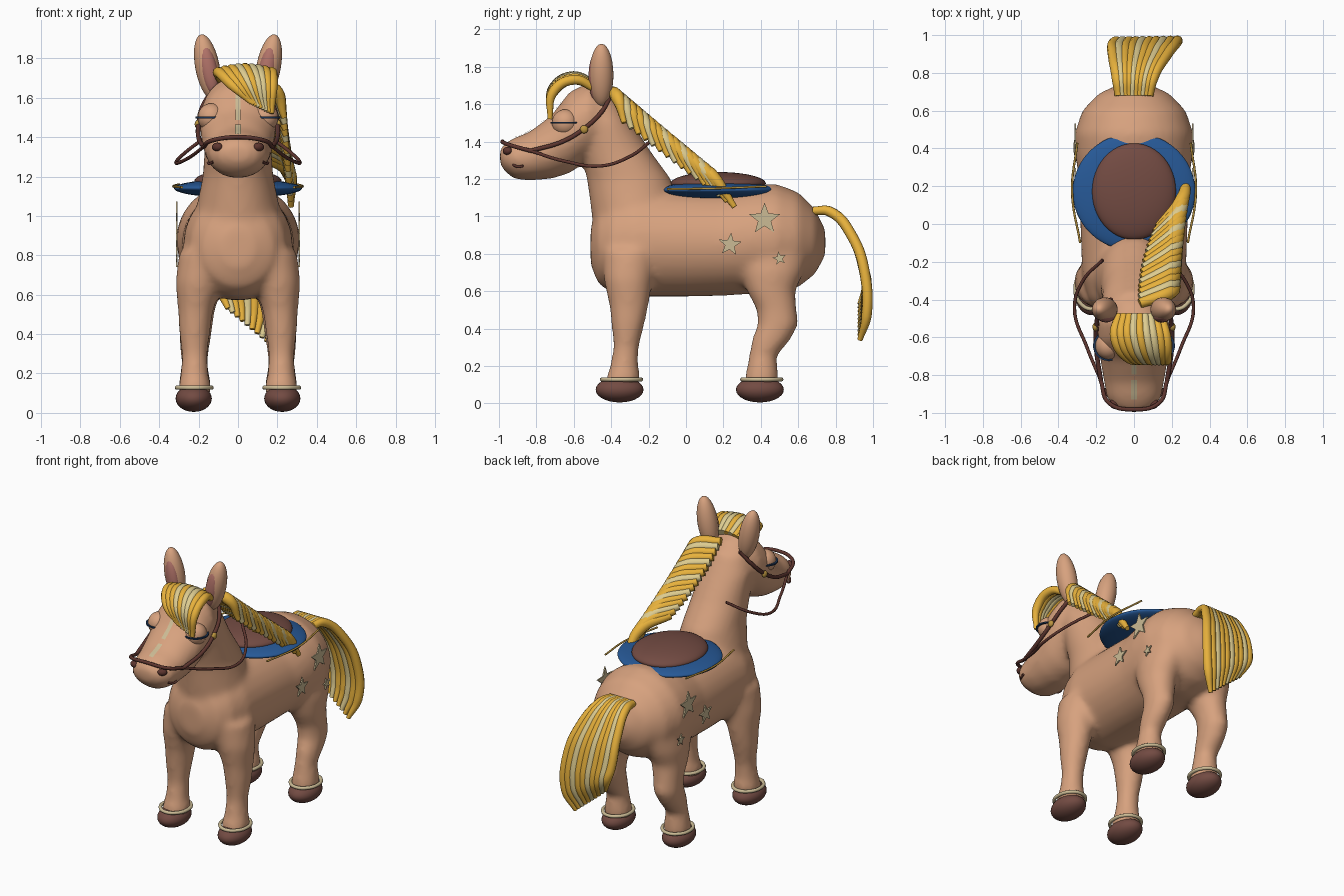
import bpy, bmesh, math
from mathutils import Vector, Matrix

if "Cube" in bpy.data.objects:
    bpy.data.objects.remove(bpy.data.objects["Cube"])


def mat(name, rgb):
    m = bpy.data.materials.new(name)
    m.diffuse_color = (*rgb, 1)
    m.use_nodes = True
    m.node_tree.nodes["Principled BSDF"].inputs["Base Color"].default_value = m.diffuse_color
    return m


SKIN = mat("tan_coat", (0.68, 0.36, 0.21))
HOOF = mat("hoof_brown", (0.17, 0.07, 0.055))
STRAP = mat("dark_leather", (0.11, 0.036, 0.028))
YELLOW = mat("hair_yellow", (0.80, 0.44, 0.045))
CREAM = mat("hair_cream", (0.72, 0.60, 0.28))
BLUE = mat("blanket_blue", (0.02, 0.10, 0.31))
GOLD = mat("gold_trim", (0.50, 0.30, 0.05))
PINK = mat("ear_pink", (0.44, 0.17, 0.14))
PALE = mat("pale_marking", (0.60, 0.50, 0.30))
NAVY = mat("lash_navy", (0.012, 0.035, 0.09))


def finish(bm, name, *mats, smooth=True):
    bmesh.ops.recalc_face_normals(bm, faces=bm.faces)
    me = bpy.data.meshes.new(name)
    bm.to_mesh(me)
    bm.free()
    for m in mats:
        me.materials.append(m)
    for p in me.polygons:
        p.use_smooth = smooth
    ob = bpy.data.objects.new(name, me)
    bpy.context.collection.objects.link(ob)
    return ob


def loft(bm, rings, upright, n=28):
    """Closed skin over ellipses (centre, rx, r2); rings lie flat if upright."""
    loops = []
    for c, rx, r2 in rings:
        loop = []
        for k in range(n):
            a = 2 * math.pi * k / n
            u, v = rx * math.cos(a), r2 * math.sin(a)
            loop.append(bm.verts.new(Vector(c) + Vector((u, v, 0) if upright else (u, 0, v))))
        loops.append(loop)
    for p, q in zip(loops, loops[1:]):
        for k in range(n):
            bm.faces.new((p[k], p[(k + 1) % n], q[(k + 1) % n], q[k]))
    bm.faces.new(loops[0])
    bm.faces.new(loops[-1])


def ball(name, m, loc, size, tilt=(0, 0, 0), seg=28):
    bm = bmesh.new()
    bmesh.ops.create_uvsphere(bm, u_segments=seg, v_segments=seg // 2, radius=1)
    ob = finish(bm, name, m)
    ob.location, ob.scale, ob.rotation_euler = loc, size, tilt
    return ob


def tubes(name, mats, strands, depth, taper=(1, 1), cyclic=False, res=3):
    """Round tubes through points; strand i takes material (i pattern)."""
    cu = bpy.data.curves.new(name, 'CURVE')
    cu.dimensions = '3D'
    cu.bevel_depth, cu.bevel_resolution, cu.resolution_u = depth, res, 8
    cu.use_fill_caps = True
    for m in mats:
        cu.materials.append(m)
    for pts, mi in strands:
        sp = cu.splines.new('BEZIER')
        sp.bezier_points.add(len(pts) - 1)
        sp.use_cyclic_u, sp.material_index = cyclic, mi
        for k, (bp, p) in enumerate(zip(sp.bezier_points, pts)):
            bp.co = p
            bp.handle_left_type = bp.handle_right_type = 'AUTO'
            bp.radius = taper[0] if k == 0 else taper[1] if k == len(pts) - 1 else 1
    ob = bpy.data.objects.new(name, cu)
    bpy.context.collection.objects.link(ob)
    bpy.ops.object.select_all(action='DESELECT')
    bpy.context.view_layer.objects.active = ob
    ob.select_set(True)
    bpy.ops.object.convert(target='MESH')
    return bpy.context.object


# Coat: torso, neck, head and legs fused into one smooth skin
bm = bmesh.new()
torso = [(-.51, .84, .08, .10), (-.47, .84, .18, .20), (-.40, .85, .24, .26), (-.28, .86, .275, .29),
         (0, .855, .285, .285), (.2, .855, .29, .28), (.36, .875, .31, .29), (.48, .88, .315, .295),
         (.6, .875, .275, .255), (.69, .865, .19, .175), (.745, .86, .07, .07)]
loft(bm, [((0, y, z), a, b) for y, z, a, b in torso], False)
neck = [(.9, -.25, .23, .24), (1.05, -.27, .21, .24), (1.2, -.305, .18, .225),
        (1.35, -.38, .17, .19), (1.5, -.44, .17, .155), (1.62, -.47, .13, .11)]
loft(bm, [((0, y, z), a, b) for z, y, a, b in neck], True)
head = [(-.36, 1.52, .07, .08), (-.42, 1.52, .14, .15), (-.52, 1.51, .19, .205), (-.62, 1.45, .195, .22),
        (-.72, 1.37, .18, .17), (-.84, 1.32, .16, .13), (-.92, 1.31, .145, .11),
        (-.97, 1.315, .11, .075), (-.995, 1.32, .06, .04)]
loft(bm, [((0, y, z), a, b) for y, z, a, b in head], False)
front_leg = [(.82, .17, -.3, .13, .15), (.66, .2, -.31, .118, .13), (.52, .215, -.305, .09, .105),
             (.43, .22, -.31, .082, .09), (.3, .22, -.32, .066, .068), (.2, .22, -.33, .07, .076),
             (.14, .22, -.335, .084, .092), (.09, .22, -.345, .084, .09)]
back_leg = [(.85, .16, .47, .13, .2), (.7, .19, .46, .12, .17), (.6, .2, .455, .105, .13),
            (.5, .21, .485, .088, .108), (.42, .215, .492, .084, .11), (.34, .22, .455, .076, .104),
            (.25, .22, .41, .066, .075), (.14, .22, .405, .084, .09), (.09, .22, .4, .084, .09)]
for s in (-1, 1):
    for leg in (front_leg, back_leg):
        loft(bm, [((s * x, y, z), a, b) for z, x, y, a, b in leg], True)
coat = finish(bm, "coat_body", SKIN)
rm = coat.modifiers.new("fuse", 'REMESH')
rm.mode, rm.voxel_size, rm.use_smooth_shade = 'VOXEL', 0.018, True
sm = coat.modifiers.new("soften", 'SMOOTH')
sm.factor, sm.iterations = 0.5, 14

for s, side in ((-1, "right"), (1, "left")):
    # Hooves and ankle rings
    for y, end in ((-.355, "front"), (.395, "back")):
        ball(f"{end}_hoof_{side}", HOOF, (s * .225, y, .073), (.092, .128, .068))
        ring = [((s * .222 + .088 * math.cos(a), y + .01 + .105 * math.sin(a), .128), 0)
                for a in [math.pi * k / 4 for k in range(8)]]
        tubes(f"{end}_anklet_{side}", [PALE], [([p for p, _ in ring], 0)], .011, cyclic=True)
    # Ears with pink inner faces
    ball(f"ear_{side}", SKIN, (s * .155, -.452, 1.755), (.062, .064, .17), (0, s * .19, 0))
    ball(f"inner_ear_{side}", PINK, (s * .148, -.487, 1.745), (.043, .034, .125), (0, s * .19, 0))
    # Closed eyes: eyelid and lash line
    ball(f"eyelid_{side}", SKIN, (s * .135, -.645, 1.5), (.07, .072, .072))
    bm = bmesh.new()
    bmesh.ops.create_cone(bm, cap_ends=True, segments=28, radius1=.08, radius2=.08, depth=.009,
                          matrix=Matrix.Translation((s * .137, -.645, 1.5)))
    finish(bm, f"eyelash_{side}", NAVY, smooth=False)
    # Nostrils and mouth corners
    ball(f"nostril_{side}", STRAP, (s * .105, -.955, 1.35), (.03, .022, .022), (0, 0, s * .6), 16)
    tubes(f"mouth_{side}", [STRAP], [([(s * .125, -.925, 1.275), (s * .146, -.895, 1.265),
                                      (s * .152, -.87, 1.27)], 0)], .007)
    # Flank stars
    bm = bmesh.new()
    for y, z, r, turn in ((.42, .985, .088, 0), (.235, .85, .064, .1), (.5, .775, .038, -.2)):
        vs = []
        for k in range(10):
            a, q = math.pi * k / 5 + turn, r if k % 2 == 0 else r * .42
            vs.append(bm.verts.new((s * .306, y + q * math.sin(a), z + q * math.cos(a))))
        f = bm.faces.new(vs)
        ext = bmesh.ops.extrude_face_region(bm, geom=[f])
        bmesh.ops.translate(bm, vec=(s * .009, 0, 0),
                            verts=[v for v in ext["geom"] if isinstance(v, bmesh.types.BMVert)])
    finish(bm, f"flank_stars_{side}", PALE, smooth=False)
    # Bridle cheek strap, button and rein
    tubes(f"cheek_strap_{side}", [STRAP], [([(s * .12, -.4, 1.65), (s * .178, -.45, 1.56), (s * .2, -.55, 1.465),
                                            (s * .2, -.66, 1.4), (s * .175, -.83, 1.35)], 0)], .012)
    ball(f"bridle_button_{side}", GOLD, (s * .205, -.545, 1.465), (.015, .022, .022), seg=16)
    tubes(f"rein_{side}", [STRAP], [([(s * .175, -.83, 1.35), (s * .25, -.65, 1.295), (s * .315, -.45, 1.27),
                                     (s * .27, -.3, 1.32), (s * .165, -.19, 1.4)], 0)], .009)
    # Gold edging wire of the blanket
    tubes(f"blanket_trim_{side}", [GOLD], [([(s * .285, -.1, 1.145), (s * .328, .17, 1.15),
                                            (s * .3, .43, 1.16)], 0)], .006)

# Noseband
tubes("noseband", [STRAP], [([(-.175, -.83, 1.35), (-.135, -.945, 1.382), (0, -.982, 1.4),
                              (.135, -.945, 1.382), (.175, -.83, 1.35)], 0)], .011)

# Pale blaze, two patches laid on the face
bm = bmesh.new()
for (y0, z0), (y1, z1), w in (((-.67, 1.62), (-.80, 1.49), .014), ((-.83, 1.47), (-.93, 1.42), .016)):
    rows = []
    for k in range(9):
        t = k / 8
        rows.append([bm.verts.new((x, y0 + (y1 - y0) * t, z0 + (z1 - z0) * t)) for x in (-w, 0, w)])
    for p, q in zip(rows, rows[1:]):
        for j in (0, 1):
            bm.faces.new((p[j], p[j + 1], q[j + 1], q[j]))
blaze = finish(bm, "face_blaze", PALE)
sw = blaze.modifiers.new("lay", 'SHRINKWRAP')
sw.target, sw.wrap_mode, sw.offset = coat, 'ABOVE_SURFACE', 0.005

# Saddle blanket and seat
ball("saddle_blanket", BLUE, (0, .17, 1.14), (.325, .312, .048), seg=48)
ball("saddle_seat", HOOF, (0, .172, 1.175), (.222, .255, .062), seg=48)

HAIR = [YELLOW, CREAM]
# Mane: strands draped from the neck crest over the left side
mane = []
for i in range(16):
    t = i / 15
    a = Vector((.03 + .1 * t * t, -.42 + .4 * t, 1.67 - .37 * t))
    b = Vector((.235 + .035 * t, -.33 + .59 * t, 1.5 - .45 * t))
    mid = a.lerp(b, .5) + Vector((.055, .01, .05))
    mane.append(([a, mid, b], 1 if i % 3 == 1 else 0))
tubes("mane", HAIR, mane, .037, (.7, .4))

# Forelock: strands curling over the brow
lock = []
for i in range(9):
    u = i / 8
    h = .02 * math.sin(math.pi * u)
    lock.append(([(-.08 + .22 * u, -.48, 1.68 + h), (-.1 + .27 * u, -.6, 1.73 + h),
                  (-.03 + .205 * u, -.71, 1.665 + h), (.07 + .1 * u, -.728, 1.575 - .055 * u)],
                 1 if i in (3, 5, 6) else 0))
tubes("forelock", HAIR, lock, .027, (.8, .5))

# Tail: fan of strands arching back and down
tail = []
for i in range(10):
    u = i / 9
    tail.append(([(-.08 + .16 * u, .68, 1.03), (-.09 + .19 * u, .77, 1.025), (-.11 + .28 * u, .89, .89),
                  (-.11 + .33 * u, .955, .7), (-.09 + .31 * u, .965, .63 - .16 * u),
                  (-.05 + .22 * u, .93, .53 - .19 * u)], 1 if i % 3 == 1 else 0))
tubes("tail", HAIR, tail, .028, (.8, .5))
